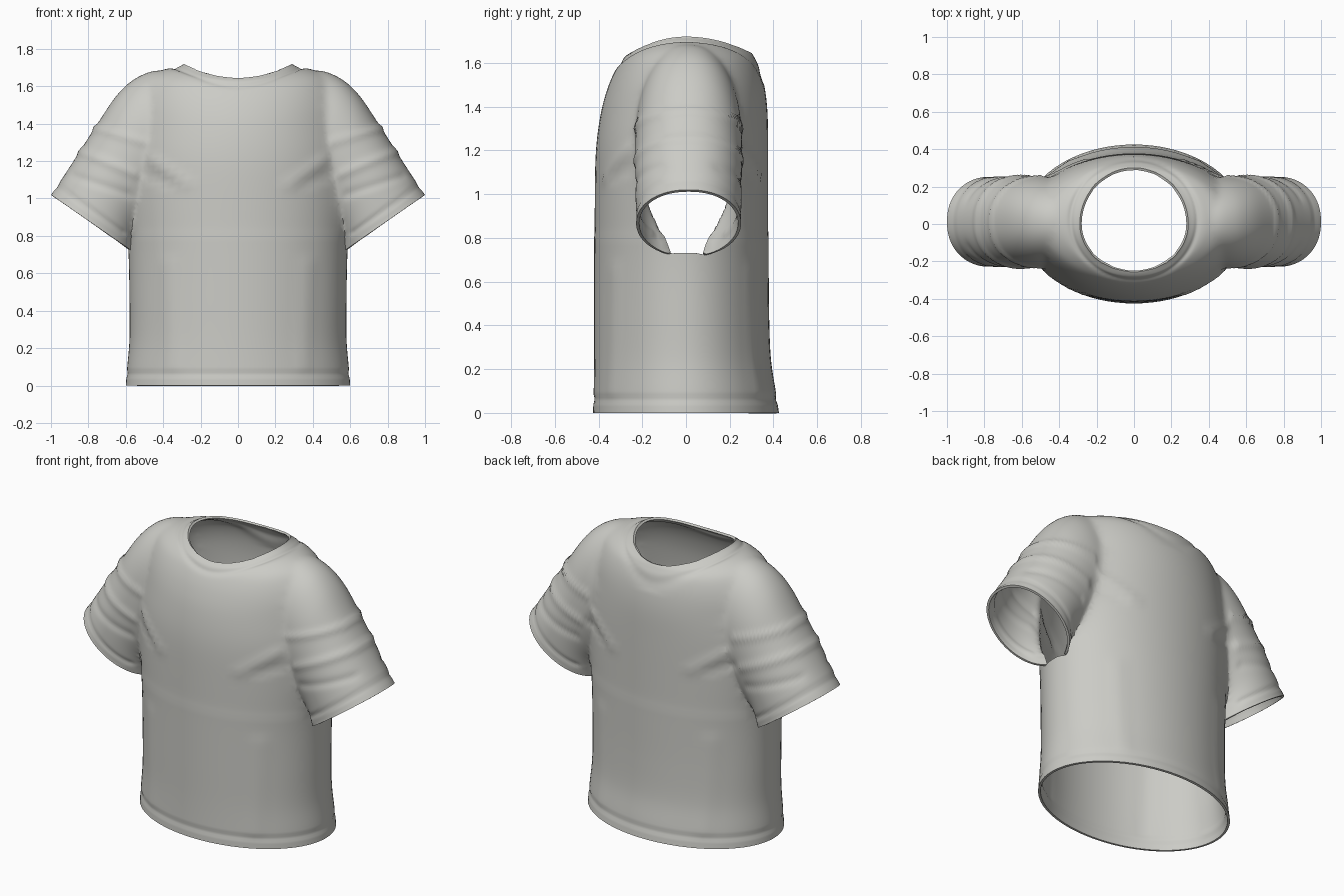
import bpy, bmesh, math
from mathutils import Vector

if "Cube" in bpy.data.objects:
    bpy.data.objects.remove(bpy.data.objects["Cube"])

SIDES, STEPS = 80, 8
CUFF_TOP, CUFF_LOW = Vector((1.0, 0, 1.02)), Vector((0.56, 0, 0.715))
CUFF_NORMAL = (CUFF_TOP - CUFF_LOW).cross(Vector((0, -1, 0))).normalized()
if CUFF_NORMAL.z > 0:
    CUFF_NORMAL.negate()

fabric = bpy.data.materials.new("warm grey fabric")
fabric.use_nodes = True
fabric.diffuse_color = (0.6, 0.6, 0.565, 1)
shader = fabric.node_tree.nodes["Principled BSDF"]
shader.inputs["Base Color"].default_value = fabric.diffuse_color
shader.inputs["Roughness"].default_value = 0.9


def refine(stations):
    """Catmull-Rom through rows of station values."""
    rows, last = [], len(stations) - 1
    for i in range(last):
        p = [stations[min(max(i + k, 0), last)] for k in (-1, 0, 1, 2)]
        for s in range(STEPS):
            t = s / STEPS
            rows.append([b + 0.5 * t * (c - a + t * (2*a - 5*b + 4*c - d + t * (3*(b - c) + d - a)))
                         for a, b, c, d in zip(*p)])
    return rows + [list(stations[-1])]


def loft(bm, rings):
    """Skin closed rings and close both ends with fans."""
    loops = [[bm.verts.new(p) for p in ring] for ring in rings]
    for low, high in zip(loops, loops[1:]):
        for i in range(SIDES):
            j = (i + 1) % SIDES
            bm.faces.new((low[i], low[j], high[j], high[i]))
    for end in (loops[0], loops[-1]):
        hub = bm.verts.new(sum((v.co for v in end), Vector()) / SIDES)
        for i in range(SIDES):
            bm.faces.new((end[i], end[(i + 1) % SIDES], hub))


def make_object(name, bm):
    bmesh.ops.recalc_face_normals(bm, faces=bm.faces[:])
    mesh = bpy.data.meshes.new(name)
    bm.to_mesh(mesh)
    bm.free()
    mesh.materials.append(fabric)
    obj = bpy.data.objects.new(name, mesh)
    bpy.context.collection.objects.link(obj)
    return obj


ANGLES = [2 * math.pi * i / SIDES for i in range(SIDES)]

# Torso: height, half width, front depth, back depth, lift at the sides
torso = [
    (0.00, 0.600, 0.425, 0.425, 0), (0.10, 0.592, 0.422, 0.410, 0),
    (0.25, 0.580, 0.420, 0.388, 0), (0.45, 0.580, 0.420, 0.380, 0),
    (0.70, 0.585, 0.420, 0.378, 0), (0.95, 0.600, 0.420, 0.378, 0),
    (1.20, 0.600, 0.415, 0.378, 0), (1.38, 0.570, 0.390, 0.375, 0.01),
    (1.50, 0.545, 0.355, 0.360, 0.03), (1.58, 0.490, 0.317, 0.337, 0.06),
    (1.62, 0.400, 0.288, 0.317, 0.07), (1.637, 0.335, 0.270, 0.308, 0.062),
    (1.645, 0.290, 0.255, 0.300, 0.075)]
bm = bmesh.new()
loft(bm, [[(w * math.cos(a), (b if math.sin(a) > 0 else f) * math.sin(a),
            z + lift * math.cos(a) ** 2) for a in ANGLES]
          for z, w, f, b, lift in refine(torso)])
shirt = make_object("shirt", bm)

# Sleeves: top x, top z, underside x, underside z, half depth
sleeve = [
    (0.25, 1.55, 0.20, 1.10, 0.19), (0.40, 1.680, 0.30, 1.00, 0.222),
    (0.53, 1.655, 0.38, 0.95, 0.240), (0.64, 1.565, 0.44, 0.90, 0.245),
    (0.74, 1.420, 0.49, 0.86, 0.245), (0.84, 1.265, 0.53, 0.82, 0.245),
    (0.92, 1.140, 0.55, 0.77, 0.243),
    (CUFF_TOP.x, CUFF_TOP.z, CUFF_LOW.x, CUFF_LOW.z, 0.24)]
bm = bmesh.new()
for side in (1, -1):
    rings = []
    for tx, tz, ux, uz, depth in refine(sleeve):
        ring = []
        for a in ANGLES:
            k = 0.5 + 0.5 * math.cos(a)
            y = math.copysign(abs(math.sin(a)) ** 0.92, math.sin(a)) * depth + 0.012
            ring.append((side * (ux + k * (tx - ux)), y, uz + k * (tz - uz)))
        rings.append(ring)
    loft(bm, rings)
sleeves = make_object("sleeve_helper", bm)

# Join sleeves and torso into one skin
bpy.context.view_layer.objects.active = shirt
shirt.select_set(True)
union = shirt.modifiers.new("join", "BOOLEAN")
union.operation, union.solver, union.object = "UNION", "EXACT", sleeves
bpy.ops.object.modifier_apply(modifier=union.name)
bpy.data.objects.remove(sleeves)


def mirrored(p):
    return Vector((abs(p.x), p.y, p.z))


def from_cuff(p):
    return (CUFF_TOP - mirrored(p)).dot(CUFF_NORMAL)


def neck_radius(p):
    return math.hypot(p.x / 0.29, (p.y - 0.0225) / 0.2775)


def is_opening(face):
    c = face.calc_center_median()
    if all(v.co.z < 0.001 for v in face.verts):
        return True
    if c.z > 1.5 and neck_radius(c) < 0.97:
        return True
    return abs(c.x) > 0.5 and c.z > 0.6 and all(abs(from_cuff(v.co)) < 0.002 for v in face.verts)


# Open the hem, neck and cuffs, then relax the shoulder joins
bm = bmesh.new()
bm.from_mesh(shirt.data)
bmesh.ops.delete(bm, geom=[f for f in bm.faces if is_opening(f)], context="FACES")
bmesh.ops.remove_doubles(bm, verts=bm.verts[:], dist=0.003)
inner = [v for v in bm.verts if v.co.z > 0.8 and not v.is_boundary]
for _ in range(9):
    bmesh.ops.smooth_vert(bm, verts=inner, factor=0.5,
                          use_axis_x=True, use_axis_y=True, use_axis_z=True)
bm.normal_update()

# Cloth folds: start, end (x, z), width, height
folds = [((0.50, 1.30), (0.78, 1.38), 0.016, 0.010),
         ((0.55, 1.13), (0.84, 1.25), 0.020, 0.009),
         ((0.58, 1.02), (0.88, 1.12), 0.020, -0.007),
         ((0.27, 1.07), (0.46, 1.21), 0.022, 0.010),
         ((0.36, 1.08), (0.50, 1.13), 0.020, -0.008),
         ((0.35, 0.10), (0.37, 0.65), 0.035, 0.006)]


def bump(d, width):
    return math.exp(-(d / width) ** 2)


def relief(p):
    q = Vector((abs(p.x), p.z))
    d = -0.006 * bump(p.z - 0.062, 0.012)
    if q.x > 0.6 and p.z > 0.75:
        d -= 0.006 * bump(from_cuff(p) - 0.055, 0.013)
    if p.z > 1.5:
        d -= 0.006 * bump(neck_radius(p) - 1.17, 0.04)
    for start, end, width, height in folds:
        a, b = Vector(start), Vector(end)
        t = min(max((q - a).dot(b - a) / (b - a).length_squared, 0), 1)
        d += height * bump((q - a - t * (b - a)).length, width)
    return d


moves = [(v, v.normal * relief(v.co)) for v in bm.verts if not v.is_boundary]
for v, move in moves:
    v.co += move
bm.to_mesh(shirt.data)
bm.free()

# Cloth thickness with visible rims
cloth = shirt.modifiers.new("thickness", "SOLIDIFY")
cloth.thickness, cloth.offset = 0.014, -1
bpy.ops.object.modifier_apply(modifier=cloth.name)
bpy.ops.object.shade_smooth_by_angle(angle=math.radians(42))
